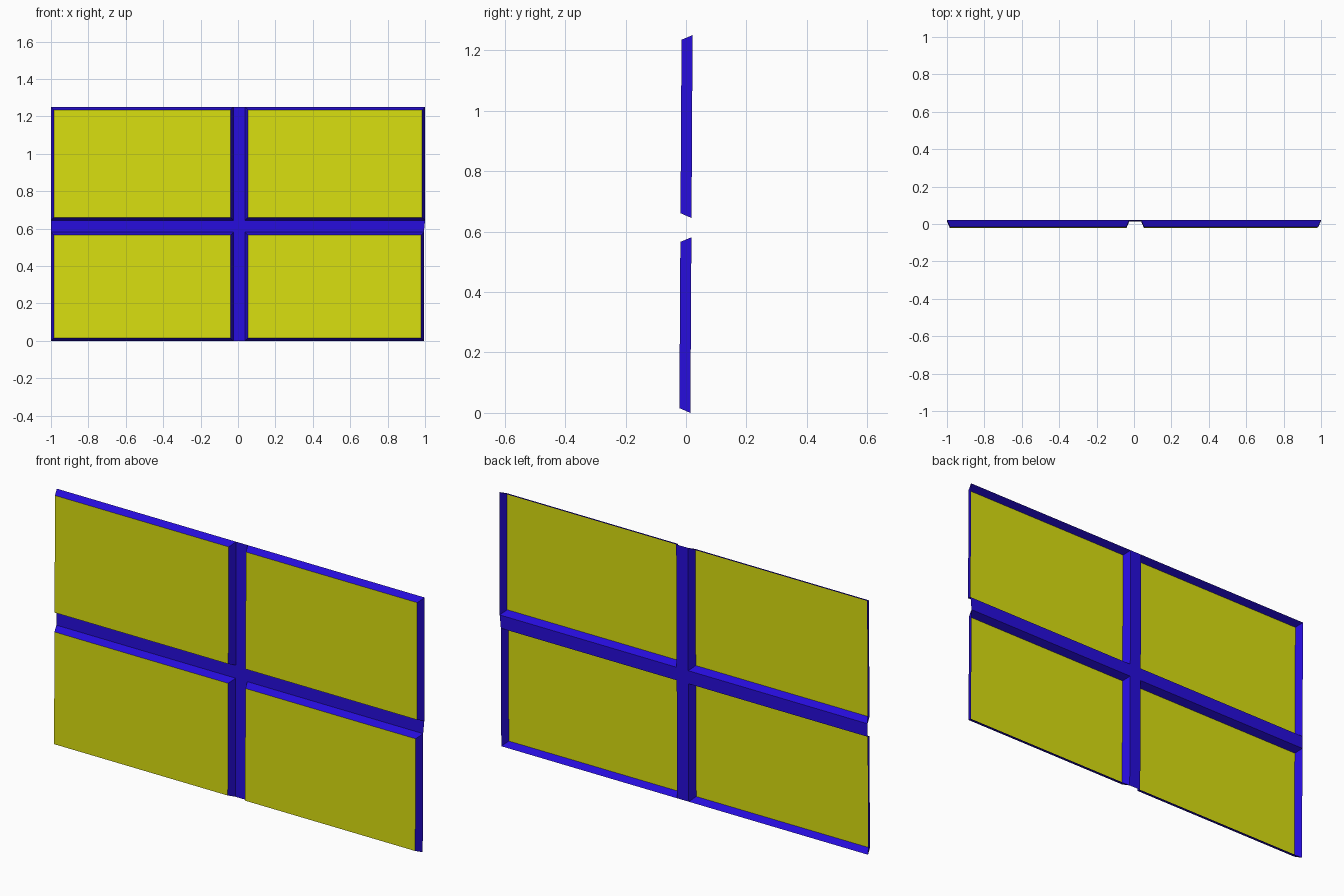
import bpy, bmesh

if "Cube" in bpy.data.objects:
    bpy.data.objects.remove(bpy.data.objects["Cube"])

# Column and row edges of the back sheet (outer edge, bar, bar, outer edge)
XS = [-1.0, -0.025, 0.038, 1.0]
ZS = [0.0, 0.581, 0.645, 1.25]
RIM, DEPTH = 0.0155, 0.0365


def back_y(z):
    # The sheet leans back very slightly
    return 0.0145 + 0.0058 * z


def material(name, color):
    mat = bpy.data.materials.new(name)
    mat.diffuse_color = color
    mat.use_nodes = True
    mat.node_tree.nodes["Principled BSDF"].inputs["Base Color"].default_value = mat.diffuse_color
    return mat


def add_part(name, mat, keep):
    """Build the embossed sheet, keep only one kind of face: 'bar', 'rim' or 'pane'."""
    bm = bmesh.new()
    # right edge narrows slightly on the lower row
    grid = [[bm.verts.new((x - (0.006 if i == 3 and j < 2 else 0), back_y(z), z))
             for i, x in enumerate(XS)] for j, z in enumerate(ZS)]
    kinds = {"bar": [], "pane": [], "rim": []}
    for j in range(3):
        for i in range(3):
            f = bm.faces.new((grid[j][i], grid[j][i + 1],
                              grid[j + 1][i + 1], grid[j + 1][i]))
            kinds["bar" if 1 in (i, j) else "pane"].append(f)
    bm.normal_update()
    # Raise each pane toward the front with sloped rims, open at the back
    kinds["rim"] = bmesh.ops.inset_individual(
        bm, faces=kinds["pane"], thickness=RIM, depth=DEPTH,
        use_even_offset=True)["faces"]
    drop = [f for k, fs in kinds.items() if k != keep for f in fs]
    bmesh.ops.delete(bm, geom=drop, context='FACES')
    mesh = bpy.data.meshes.new(name)
    bm.to_mesh(mesh)
    bm.free()
    mesh.materials.append(mat)
    obj = bpy.data.objects.new(name, mesh)
    bpy.context.collection.objects.link(obj)
    return obj


blue = material("frame_blue", (0.02, 0.004, 0.72, 1))
yellow = material("pane_yellow", (0.70, 0.74, 0.005, 1))

add_part("cross_bars", blue, "bar")
add_part("pane_rims", blue, "rim")
add_part("window_panes", yellow, "pane")
